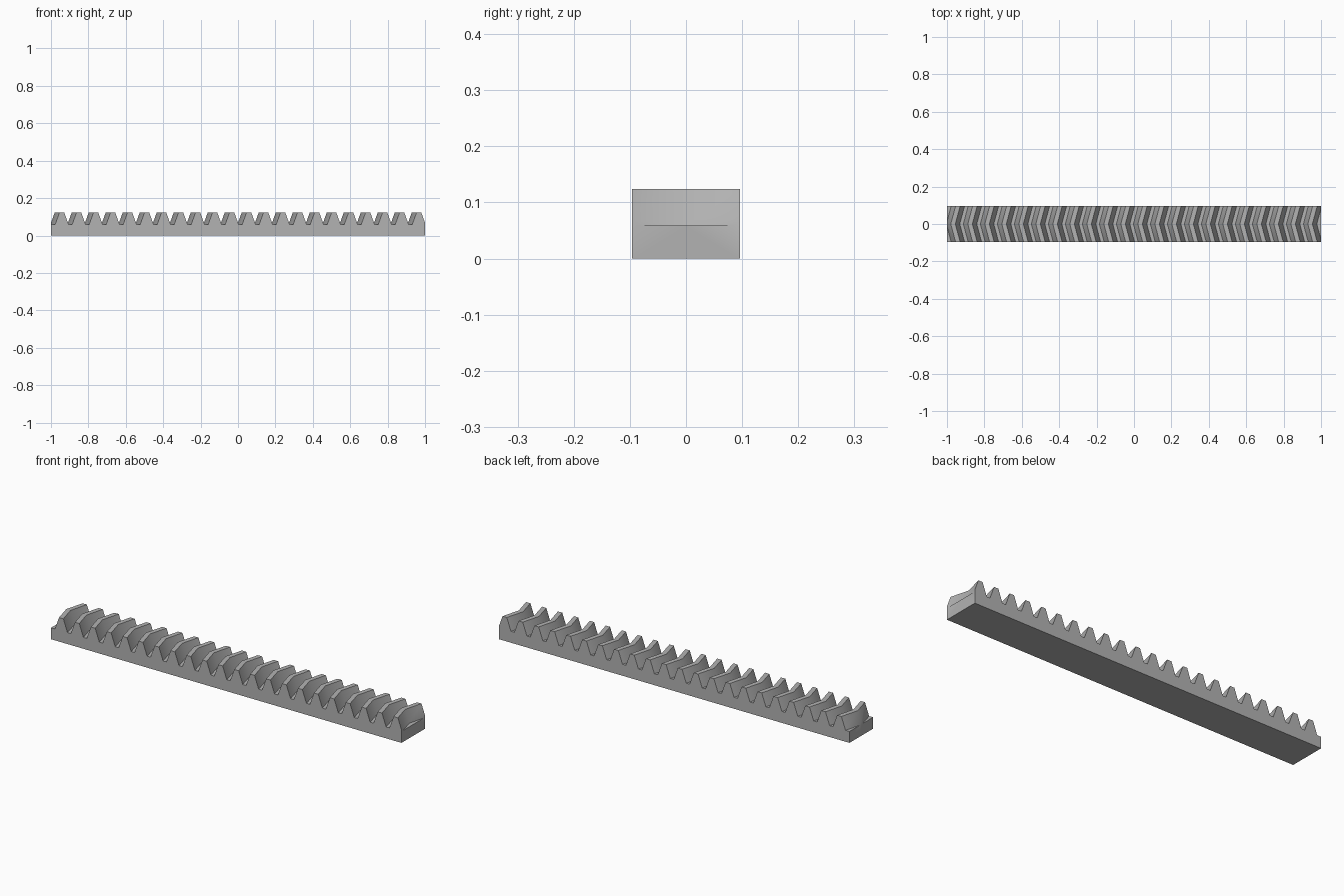
import bpy
import bmesh
import math

cube = bpy.data.objects.get("Cube")
if cube:
    bpy.data.objects.remove(cube, do_unlink=True)

# Rack proportions
TEETH = 22
LENGTH = 2.0
PITCH = LENGTH / TEETH
MODULE = PITCH / math.pi
TOP = 0.124
ROOT = TOP - 2.25 * MODULE
HALF_WIDTH = 0.096
SWEEP = HALF_WIDTH * math.tan(math.radians(15))
SLOPE = math.tan(math.radians(20))
TIP_HALF = PITCH / 4 - MODULE * SLOPE
ROOT_HALF = PITCH / 4 + 1.25 * MODULE * SLOPE


def rack_profile(shift):
    """Side outline as (x, z), with the teeth moved along x by shift."""
    end = LENGTH / 2 + PITCH
    points = [(end, 0), (-end, 0), (-end, ROOT)]
    for i in range(TEETH):
        x = (i + 0.5) * PITCH - LENGTH / 2 + shift
        points += [(x - ROOT_HALF, ROOT), (x - TIP_HALF, TOP),
                   (x + TIP_HALF, TOP), (x + ROOT_HALF, ROOT)]
    return points + [(end, ROOT)]


# Loft the outline through front, middle and back for the chevron teeth
bm = bmesh.new()
rings = []
for y, shift in ((-HALF_WIDTH, SWEEP / 2), (0, -SWEEP / 2), (HALF_WIDTH, SWEEP / 2)):
    rings.append([bm.verts.new((x, y, z)) for x, z in rack_profile(shift)])
for a, b in zip(rings, rings[1:]):
    for i in range(len(a)):
        j = (i + 1) % len(a)
        bm.faces.new((a[i], a[j], b[j], b[i]))
bm.faces.new(rings[0])
bm.faces.new(list(reversed(rings[-1])))

# Trim both ends square and cap them
for side in (-1, 1):
    cut = bmesh.ops.bisect_plane(
        bm, geom=bm.verts[:] + bm.edges[:] + bm.faces[:], dist=1e-6,
        plane_co=(side * LENGTH / 2, 0, 0), plane_no=(side, 0, 0), clear_outer=True)
    rim = [e for e in cut["geom_cut"] if isinstance(e, bmesh.types.BMEdge)]
    bmesh.ops.contextual_create(bm, geom=rim)
bmesh.ops.recalc_face_normals(bm, faces=bm.faces[:])

mesh = bpy.data.meshes.new("gear_rack")
bm.to_mesh(mesh)
bm.free()
rack = bpy.data.objects.new("gear_rack", mesh)
bpy.context.collection.objects.link(rack)

# Plain grey metal
grey = bpy.data.materials.new("grey_metal")
grey.use_nodes = True
colour = (0.45, 0.45, 0.45, 1)
grey.diffuse_color = colour
grey.node_tree.nodes["Principled BSDF"].inputs["Base Color"].default_value = colour
mesh.materials.append(grey)

# Soft chevron ridges, crisp tooth edges
bpy.ops.object.select_all(action="DESELECT")
rack.select_set(True)
bpy.context.view_layer.objects.active = rack
bpy.ops.object.shade_smooth_by_angle(angle=math.radians(30))
